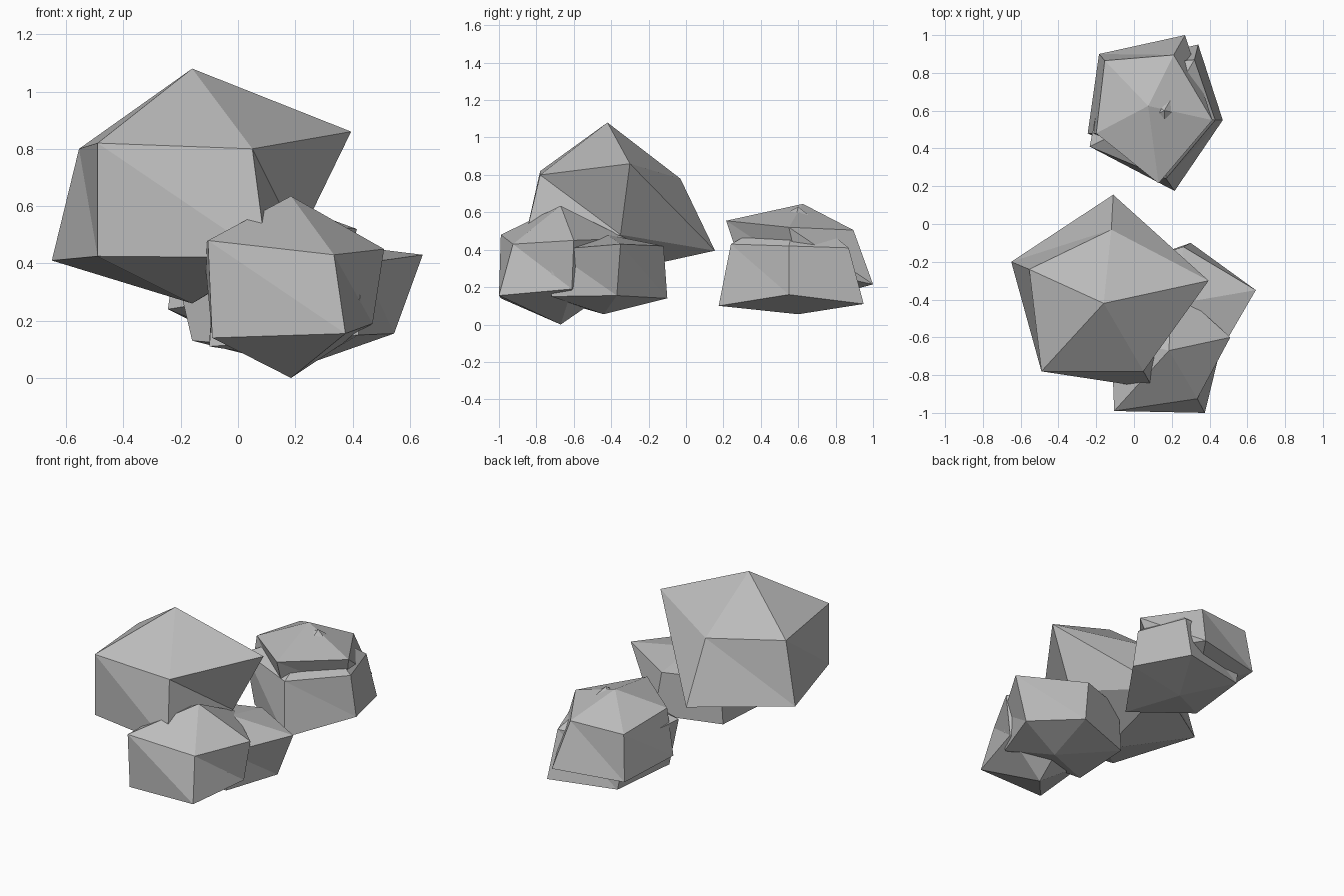
import bpy
import bmesh
from mathutils import Vector

default_cube = bpy.data.objects.get("Cube")
if default_cube:
    bpy.data.objects.remove(default_cube, do_unlink=True)

UNIT = 0.01  # rock corners are given in hundredths


def make_material(name, value):
    material = bpy.data.materials.new(name)
    material.use_nodes = True
    colour = (value, value, value, 1)
    material.diffuse_color = colour
    shader = next(node for node in material.node_tree.nodes
                  if node.type == "BSDF_PRINCIPLED")
    shader.inputs["Base Color"].default_value = colour
    shader.inputs["Roughness"].default_value = 1
    return material


stone_grey = make_material("stone grey", 0.5)


def make_rock(name, peak, upper_ring, lower_ring, foot):
    """Faceted boulder: two irregular rings closed by a peak and a foot."""
    bm = bmesh.new()

    def corner(point):
        return bm.verts.new(Vector(point) * UNIT)

    top, bottom = corner(peak), corner(foot)
    upper = [corner(point) for point in upper_ring]
    lower = [corner(point) for point in lower_ring]
    for index, (high, low) in enumerate(zip(upper, lower)):
        following = (index + 1) % len(upper)
        next_high, next_low = upper[following], lower[following]
        bm.faces.new((top, high, next_high))
        bm.faces.new((high, low, next_low))
        bm.faces.new((high, next_low, next_high))
        bm.faces.new((bottom, next_low, low))
    bmesh.ops.recalc_face_normals(bm, faces=bm.faces[:])

    mesh = bpy.data.meshes.new(name)
    bm.to_mesh(mesh)
    bm.free()
    mesh.materials.append(stone_grey)
    rock = bpy.data.objects.new(name, mesh)
    bpy.context.collection.objects.link(rock)
    return rock


# Large boulder resting on the two front rocks
make_rock(
    "large_boulder",
    peak=(-16, -42, 108),
    upper_ring=[(-49, -78, 82), (5, -78, 80), (39.5, -30, 86),
                (-12, -3, 78), (-55.5, -24, 80)],
    lower_ring=[(-49, -78, 42.5), (10, -87, 42), (21, -35, 48),
                (-11, 15.5, 39.5), (-65, -20, 41)],
    foot=(-16, -46, 26),
)

# Front rock
make_rock(
    "front_rock",
    peak=(18.5, -67, 63.5),
    upper_ring=[(-10.5, -99, 48), (33.5, -92.5, 43), (51, -60, 45),
                (20, -32, 46), (-12, -60, 46)],
    lower_ring=[(-9, -99, 14), (37.5, -100, 15.5), (47, -61, 19),
                (21, -38, 20), (-8, -58, 17)],
    foot=(18.5, -67, 0),
)

# Rock wedged beside the front rock
make_rock(
    "side_rock",
    peak=(24, -42, 48),
    upper_ring=[(64.5, -35, 43), (26, -12, 42), (-8, -24, 42),
                (-8, -62, 41), (43, -72, 40)],
    lower_ring=[(54.5, -37, 15.5), (30, -10, 14), (-10, -24, 13),
                (-10, -63, 11), (42, -72, 15)],
    foot=(26, -44, 5.5),
)

# Two interlocking rocks at the back
make_rock(
    "back_lower_rock",
    peak=(16, 60, 63),
    upper_ring=[(17, 24, 43), (43, 55, 42), (32, 87, 41),
                (-15, 83, 42), (-23.5, 41, 45)],
    lower_ring=[(21.5, 17.5, 10), (47, 55, 16), (34, 95, 11),
                (-10, 85, 12), (-16, 40, 13)],
    foot=(14, 60, 5.5),
)
make_rock(
    "back_upper_rock",
    peak=(7.5, 62.5, 64.5),
    upper_ring=[(13, 21.5, 55.5), (41.5, 55, 52), (21, 89.5, 50.5),
                (-15.5, 86.5, 50), (-20, 48, 54)],
    lower_ring=[(13, 30, 30), (36, 60, 30), (27, 100, 21.5),
                (-18.5, 90, 21), (-24.5, 48, 24)],
    foot=(5, 65, 12),
)
